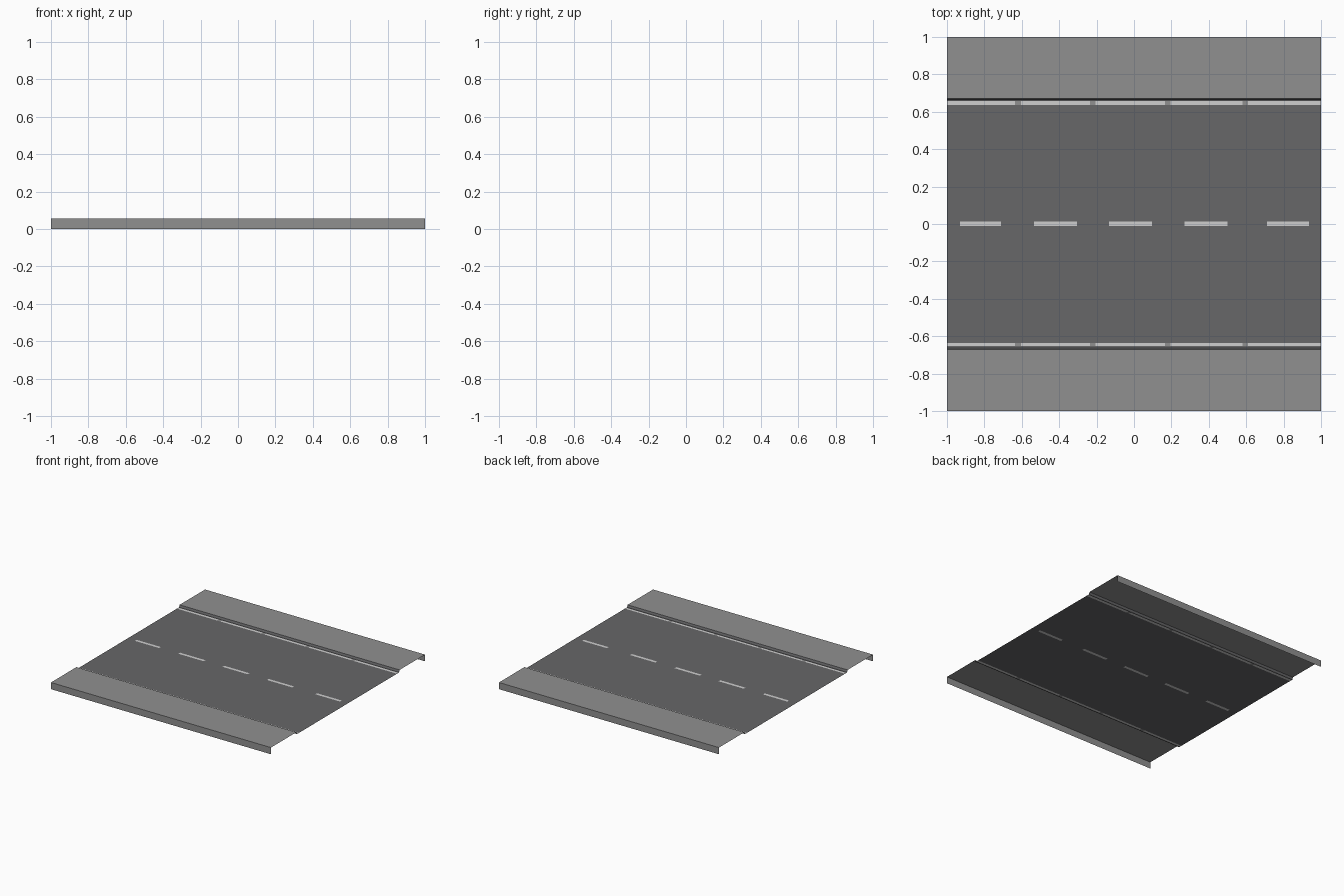
import bpy

if "Cube" in bpy.data.objects:
    bpy.data.objects.remove(bpy.data.objects["Cube"])

TOP, ROAD = 0.055, 0.037


def mat(name, r, g, b):
    m = bpy.data.materials.new(name)
    m.diffuse_color = (r, g, b, 1)
    m.use_nodes = True
    m.node_tree.nodes["Principled BSDF"].inputs["Base Color"].default_value = m.diffuse_color
    return m


concrete = mat("concrete grey", 0.28, 0.28, 0.28)
asphalt = mat("asphalt dark grey", 0.135, 0.135, 0.14)
paint = mat("paint light grey", 0.62, 0.62, 0.62)


def sheet(name, profile, x_cuts, rule, mats):
    """Open sheet: a y/z profile swept along x; rule(x, y) picks the material."""
    n = len(profile)
    verts = [(x, y, z) for x in x_cuts for y, z in profile]
    faces, idx = [], []
    for i in range(len(x_cuts) - 1):
        for j in range(n - 1):
            a = i * n + j
            faces.append((a, a + n, a + n + 1, a + 1))
            idx.append(rule((x_cuts[i] + x_cuts[i + 1]) / 2,
                            (profile[j][0] + profile[j + 1][0]) / 2))
    me = bpy.data.meshes.new(name)
    me.from_pydata(verts, [], faces)
    for m in mats:
        me.materials.append(m)
    me.polygons.foreach_set("material_index", idx)
    me.update()
    ob = bpy.data.objects.new(name, me)
    bpy.context.collection.objects.link(ob)
    return ob


# Pavements with outer wall and low kerb (open underneath)
near = [(-1, 0), (-1, TOP), (-0.67, TOP), (-0.663, ROAD)]
far = [(-y, z) for y, z in reversed(near)]
for name, prof in (("near_pavement", near), ("far_pavement", far)):
    sheet(name, prof, [-1, 1],
          lambda x, y: 1 if 0.664 < abs(y) < 0.669 else 0, [concrete, asphalt])

# Road surface with painted lines cut into it
dashes = [(-0.93, -0.71), (-0.535, -0.305), (-0.135, 0.095),
          (0.27, 0.50), (0.71, 0.935)]
joints = [(c - 0.015, c + 0.015) for c in (-0.62, -0.22, 0.18, 0.595)]
cuts = sorted({-1, 1} | {v for seg in dashes + joints for v in seg})


def inside(x, segs):
    return any(a < x < b for a, b in segs)


def road_rule(x, y):
    if abs(y) < 0.012:
        return 1 if inside(x, dashes) else 0
    if 0.635 < abs(y) < 0.657:
        return 2 if inside(x, joints) else 1
    return 0


road_y = [-0.663, -0.653, -0.635, -0.01, 0.013, 0.635, 0.657, 0.663]
sheet("road", [(y, ROAD) for y in road_y], cuts, road_rule,
      [asphalt, paint, concrete])
